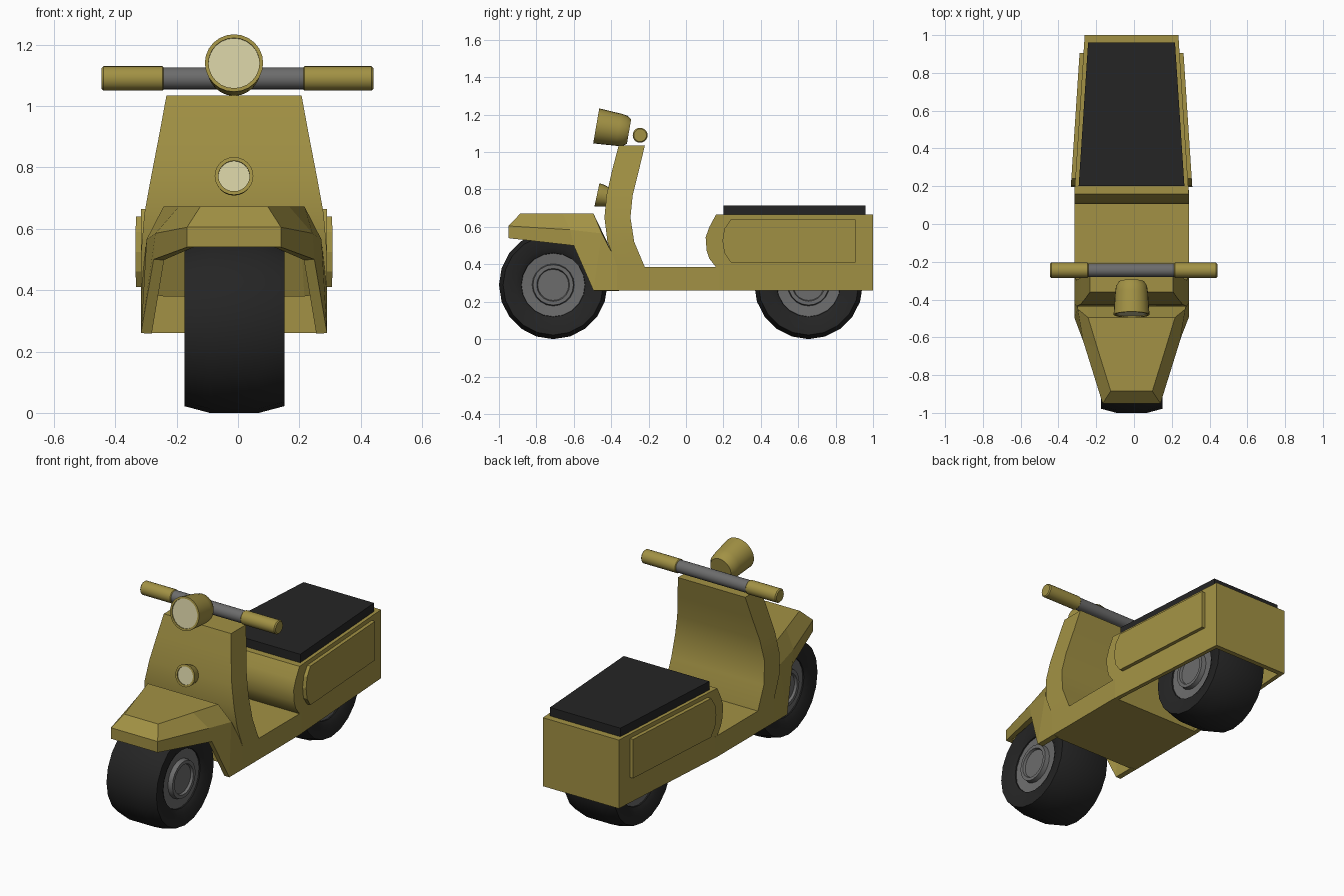
import bpy, bmesh, math
from mathutils import Vector, Matrix

if "Cube" in bpy.data.objects:
    bpy.data.objects.remove(bpy.data.objects["Cube"])

CX = -0.013  # the body sits slightly off the handlebar's centre


def material(name, rgb):
    m = bpy.data.materials.new(name)
    m.diffuse_color = (*rgb, 1)
    m.use_nodes = True
    m.node_tree.nodes["Principled BSDF"].inputs["Base Color"].default_value = m.diffuse_color
    return m


PAINT = material("olive_paint", (0.36, 0.285, 0.058))
BLACK = material("black_rubber", (0.018, 0.018, 0.018))
GREY = material("grey_metal", (0.15, 0.15, 0.15))
LENS = material("cream_lens", (0.65, 0.61, 0.36))


def finish(name, bm, mat, smooth=None, fix=True):
    if fix:
        bmesh.ops.recalc_face_normals(bm, faces=bm.faces)
    me = bpy.data.meshes.new(name)
    bm.to_mesh(me)
    bm.free()
    ob = bpy.data.objects.new(name, me)
    bpy.context.collection.objects.link(ob)
    me.materials.append(mat)
    if smooth:
        bpy.ops.object.select_all(action='DESELECT')
        ob.select_set(True)
        bpy.context.view_layer.objects.active = ob
        bpy.ops.object.shade_smooth_by_angle(angle=math.radians(smooth))
    return ob


def prism(name, pts, lo, hi, mat, smooth=None):
    """Side profile (y, z) spanned across x from lo(y) to hi(y)."""
    bm = bmesh.new()
    a = [bm.verts.new((CX + lo(y), y, z)) for y, z in pts]
    b = [bm.verts.new((CX + hi(y), y, z)) for y, z in pts]
    bm.faces.new(a)
    bm.faces.new(b)
    for i in range(len(pts)):
        j = (i + 1) % len(pts)
        bm.faces.new((a[i], a[j], b[j], b[i]))
    return finish(name, bm, mat, smooth)


def lathe(name, profile, origin, axis, mat, segs=24):
    """Revolve (radius, distance) points around an axis."""
    bm = bmesh.new()
    rings = [[bm.verts.new((r * math.cos(t), r * math.sin(t), h))
              for t in (math.tau * k / segs for k in range(segs))] for r, h in profile]
    for p, q in zip(rings, rings[1:]):
        for i in range(segs):
            j = (i + 1) % segs
            bm.faces.new((p[i], p[j], q[j], q[i]))
    bmesh.ops.remove_doubles(bm, verts=bm.verts, dist=1e-5)
    rot = Vector(axis).to_track_quat('Z', 'Y').to_matrix().to_4x4()
    bm.transform(Matrix.Translation(origin) @ rot)
    return finish(name, bm, mat, 30)


def side(y):  # half width of the rear body, tapering to the back
    return 0.303 - 0.0655 * (max(y, 0.16) - 0.16)


# Floor and hollow rear body
prism("floor", [(-0.37, 0.26), (0.18, 0.26), (0.18, 0.385), (-0.37, 0.385)],
      lambda y: -0.303, lambda y: 0.303, PAINT)
rear = prism("rear_body", [(0.16, 0.26), (0.16, 0.385), (0.125, 0.43), (0.11, 0.475),
                           (0.105, 0.545), (0.125, 0.6), (0.16, 0.665), (1, 0.665), (1, 0.26)],
             lambda y: -side(y), lambda y: side(y), PAINT, 32)
cutter = prism("rear_wheel_well_cutter", [(0.175, 0.1), (0.175, 0.61), (0.97, 0.61), (0.97, 0.1)],
               lambda y: 0.025 - side(y), lambda y: side(y) - 0.025, PAINT)
cutter.hide_render = True
cutter.hide_set(True)
cut = rear.modifiers.new("wheel_well", 'BOOLEAN')
cut.object = cutter
cut.solver = 'EXACT'

# Seat and side panels
prism("seat", [(0.2, 0.66), (0.2, 0.715), (0.96, 0.715), (0.96, 0.66)],
      lambda y: -0.28 + 0.0658 * (y - 0.2), lambda y: 0.28 - 0.0658 * (y - 0.2), BLACK)
panel = [(0.24, 0.41), (0.205, 0.46), (0.195, 0.525), (0.205, 0.59), (0.24, 0.64),
         (0.905, 0.64), (0.905, 0.41)]
for label, s in (("left", -1), ("right", 1)):
    prism(label + "_side_panel", panel, lambda y: s * (side(y) - 0.01),
          lambda y: s * (side(y) + 0.021), PAINT)

# Leg shield: front y, rear y, height, half width
rows = [(-0.36, -0.22, 1.035, 0.22), (-0.393, -0.25, 0.91, 0.243), (-0.425, -0.285, 0.77, 0.27),
        (-0.436, -0.297, 0.65, 0.292), (-0.42, -0.277, 0.52, 0.303), (-0.366, -0.22, 0.385, 0.303),
        (-0.366, -0.22, 0.27, 0.303)]
bm = bmesh.new()
rings = [[bm.verts.new((CX + x, y, z)) for x, y in ((-w, f), (w, f), (w, r), (-w, r))]
         for f, r, z, w in rows]
for p, q in zip(rings, rings[1:]):
    for i in range(4):
        j = (i + 1) % 4
        bm.faces.new((p[i], p[j], q[j], q[i]))
bm.faces.new(rings[0])
bm.faces.new(rings[-1])
finish("leg_shield", bm, PAINT, 35)

# Front fender: stations of lower edge, shoulder and top edge on one side
stations = [[(0.153, -0.95, 0.54), (0.153, -0.95, 0.605), (0.11, -0.885, 0.672)],
            [(0.262, -0.6, 0.5), (0.256, -0.62, 0.585), (0.18, -0.66, 0.672)],
            [(0.303, -0.495, 0.26), (0.285, -0.45, 0.565), (0.23, -0.495, 0.672)],
            [(0.303, -0.36, 0.26), (0.303, -0.362, 0.395), (0.23, -0.362, 0.395)]]
bm = bmesh.new()
arches = [[bm.verts.new((CX + s * x, y, z))
           for s, pts in ((1, st), (-1, st[::-1])) for x, y, z in pts] for st in stations]
for a, b in zip(arches, arches[1:]):
    for i in range(5):
        bm.faces.new((a[i], b[i], b[i + 1], a[i + 1]))
n = arches[0]
bm.faces.new((n[0], n[1], n[4], n[5]))
bm.faces.new((n[1], n[2], n[3], n[4]))
fender = finish("front_fender", bm, PAINT, fix=False)
shell = fender.modifiers.new("thickness", 'SOLIDIFY')
shell.thickness = 0.035
shell.offset = -1

# Wheels: tyre and stepped hub
tyre = [(0.165, 0.12), (0.171, 0.142), (0.2, 0.158), (0.268, 0.163), (0.29, 0.08)]
hub = [(0, 0.142), (0.083, 0.142), (0.088, 0.156), (0.108, 0.156), (0.113, 0.13), (0.175, 0.136)]
for label, y in (("front", -0.71), ("rear", 0.655)):
    for part, half, mat in (("tyre", tyre, BLACK), ("hub", hub, GREY)):
        lathe(f"{label}_{part}", half + [(r, -h) for r, h in half[::-1]],
              (CX + 0.001, y, 0.29), (1, 0, 0), mat, 20)

# Handlebar and grips
for name, x0, x1, r, mat in (("handlebar", -0.25, 0.22, 0.036, GREY),
                             ("left_grip", -0.444, -0.24, 0.04, PAINT),
                             ("right_grip", 0.211, 0.441, 0.04, PAINT)):
    b = 0.006
    lathe(name, [(0, x0), (r - b, x0), (r, x0 + b), (r, x1 - b), (r - b, x1), (0, x1)],
          (0, -0.245, 1.09), (1, 0, 0), mat, 20)

# Headlight and lower lamp, both tilted upwards
for name, origin, axis, r, back in (
        ("headlight", (CX, -0.48, 1.14), (0, 0.985, -0.17), 0.095,
         [(0.087, 0.12), (0.082, 0.155), (0.067, 0.178), (0, 0.178)]),
        ("lower_lamp", (CX, -0.476, 0.772), (0, 0.977, -0.21), 0.063,
         [(0.06, 0.025), (0.053, 0.05), (0.05, 0.1), (0, 0.1)])):
    lens = r - 0.012
    lathe(name + "_housing", [(0, 0.016), (lens, 0.016), (lens, 0), (r, 0)] + back,
          origin, axis, PAINT)
    lathe(name + "_lens", [(0, 0.006), (lens, 0.006), (lens, 0.02), (0, 0.02)],
          origin, axis, LENS)
